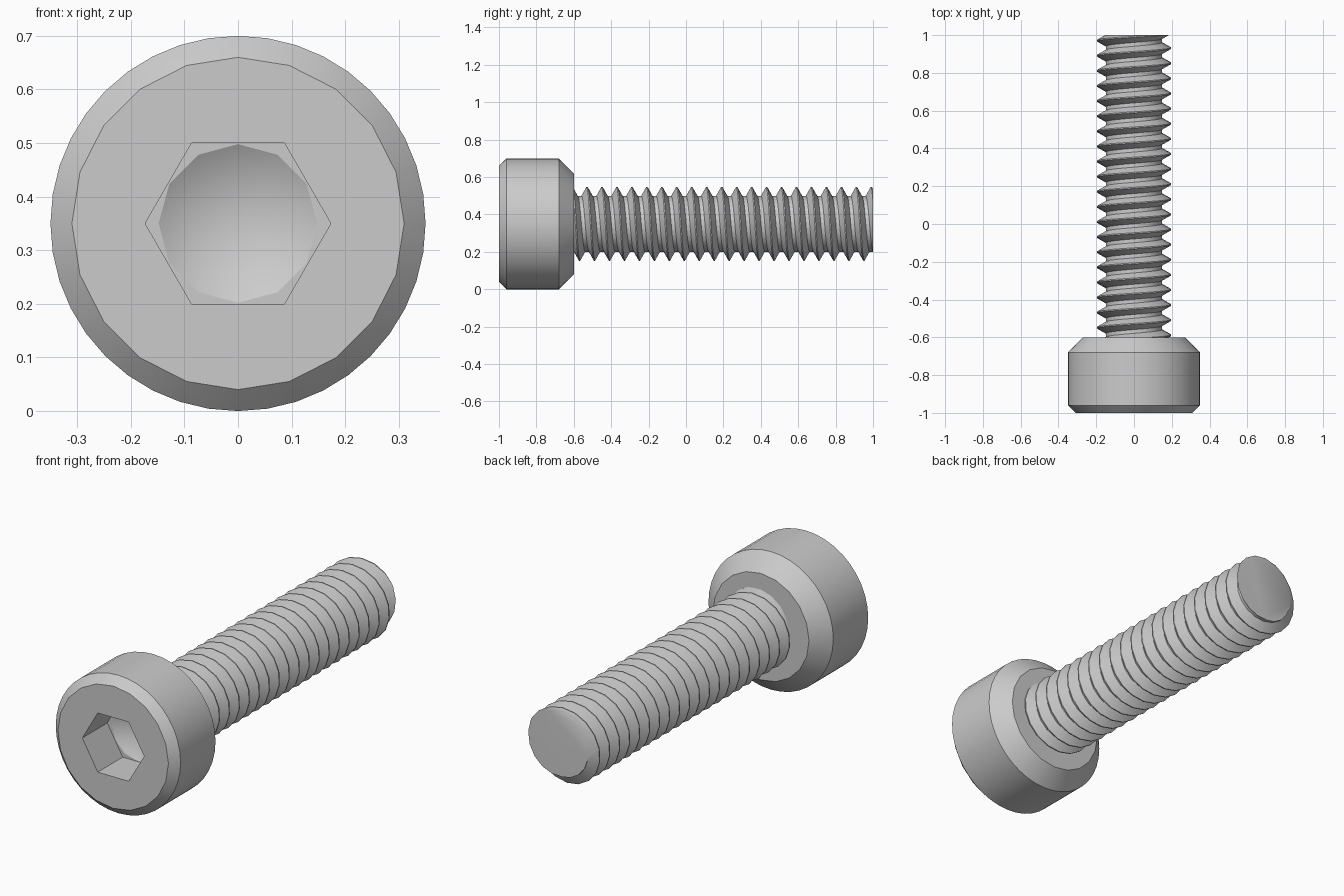
import bpy
import bmesh
from math import sin, cos, pi, tau

if "Cube" in bpy.data.objects:
    bpy.data.objects.remove(bpy.data.objects["Cube"], do_unlink=True)

AXIS_Z = 0.35      # height of the screw axis
BACK_Y = -0.6      # rear of the head
TIP_Y = 1.0        # end of the shaft

steel = bpy.data.materials.new("grey_steel")
colour = (0.6, 0.6, 0.6, 1)
steel.use_nodes = True
steel.diffuse_color = colour
steel.node_tree.nodes["Principled BSDF"].inputs["Base Color"].default_value = colour


def point(bm, r, t, y):
    """Vertex at radius r and clockwise angle t from the top."""
    return bm.verts.new((r * sin(t), y, AXIS_Z + r * cos(t)))


def ring(bm, r, y, n, start=0.0):
    return [point(bm, r, start + tau * i / n, y) for i in range(n)]


def loop_edges(bm, verts):
    pairs = zip(verts, verts[1:] + verts[:1])
    return [bm.edges.get(p) or bm.edges.new(p) for p in pairs]


def bridge(bm, a, b):
    n = len(a)
    for i in range(n):
        j = (i + 1) % n
        bm.faces.new((a[i], a[j], b[j], b[i]))


def chamfer(bm, outer, inner):
    """Join a ring to one with half as many sides."""
    n = len(inner)
    for i in range(n):
        j = (i + 1) % n
        mid = outer[2 * i + 1]
        bm.faces.new((outer[2 * i], mid, inner[i]))
        bm.faces.new((mid, inner[j], inner[i]))
        bm.faces.new((mid, outer[2 * j], inner[j]))


def finish(bm, name):
    bmesh.ops.recalc_face_normals(bm, faces=bm.faces[:])
    mesh = bpy.data.meshes.new(name)
    bm.to_mesh(mesh)
    bm.free()
    mesh.materials.append(steel)
    obj = bpy.data.objects.new(name, mesh)
    bpy.context.collection.objects.link(obj)
    bpy.ops.object.select_all(action='DESELECT')
    obj.select_set(True)
    bpy.context.view_layer.objects.active = obj
    bpy.ops.object.shade_smooth_by_angle(angle=pi / 6)


# Cylindrical head with chamfered rims
bm = bmesh.new()
front_rim = ring(bm, 0.35, -0.96, 40)
back_rim = ring(bm, 0.35, -0.68, 40)
front_edge = ring(bm, 0.31, -1.0, 20)
back_edge = ring(bm, 0.27, BACK_Y, 20)
bridge(bm, front_rim, back_rim)
chamfer(bm, front_rim, front_edge)
chamfer(bm, back_rim, back_edge)
bm.faces.new(back_edge)

# Hexagonal socket with a drilled conical floor
SOCKET_Y = -0.8
hex_r = 0.15 / cos(pi / 6)
mouth = ring(bm, hex_r, -1.0, 6, pi / 6)
floor = ring(bm, hex_r, SOCKET_Y, 6, pi / 6)
drill = ring(bm, 0.148, SOCKET_Y, 12)
bridge(bm, mouth, floor)
for outer, inner, facing in ((front_edge, mouth, -1), (floor, drill, -1)):
    bmesh.ops.triangle_fill(bm, use_beauty=True, normal=(0, facing, 0),
                            edges=loop_edges(bm, outer) + loop_edges(bm, inner))
apex = point(bm, 0, 0, SOCKET_Y + 0.087)
for a, b in zip(drill, drill[1:] + drill[:1]):
    bm.faces.new((a, b, apex))
finish(bm, "socket_head")

# Threaded shaft: sweep one tooth along a right-hand helix, then trim it flat
PITCH, STEPS, TURNS = 0.08, 18, 24
tooth = ((0.15, -0.03), (0.198, -0.003), (0.198, 0.003), (0.15, 0.03), (0.15, PITCH - 0.03))
bm = bmesh.new()
previous = None
for i in range(STEPS * TURNS + 1):
    y = -0.689 - PITCH + PITCH * i / STEPS
    section = [point(bm, r, tau * i / STEPS, y + dy) for r, dy in tooth]
    if previous:
        for k in range(len(tooth) - 1):
            bm.faces.new((previous[k], previous[k + 1], section[k + 1], section[k]))
    previous = section
bmesh.ops.remove_doubles(bm, verts=bm.verts[:], dist=0.0005)
for y, side in ((BACK_Y - 0.01, -1), (TIP_Y, 1)):
    bmesh.ops.bisect_plane(bm, geom=bm.verts[:] + bm.edges[:] + bm.faces[:], dist=1e-5,
                           plane_co=(0, y, 0), plane_no=(0, side, 0), clear_outer=True)
bmesh.ops.holes_fill(bm, edges=[e for e in bm.edges if e.is_boundary], sides=0)
finish(bm, "threaded_shaft")
